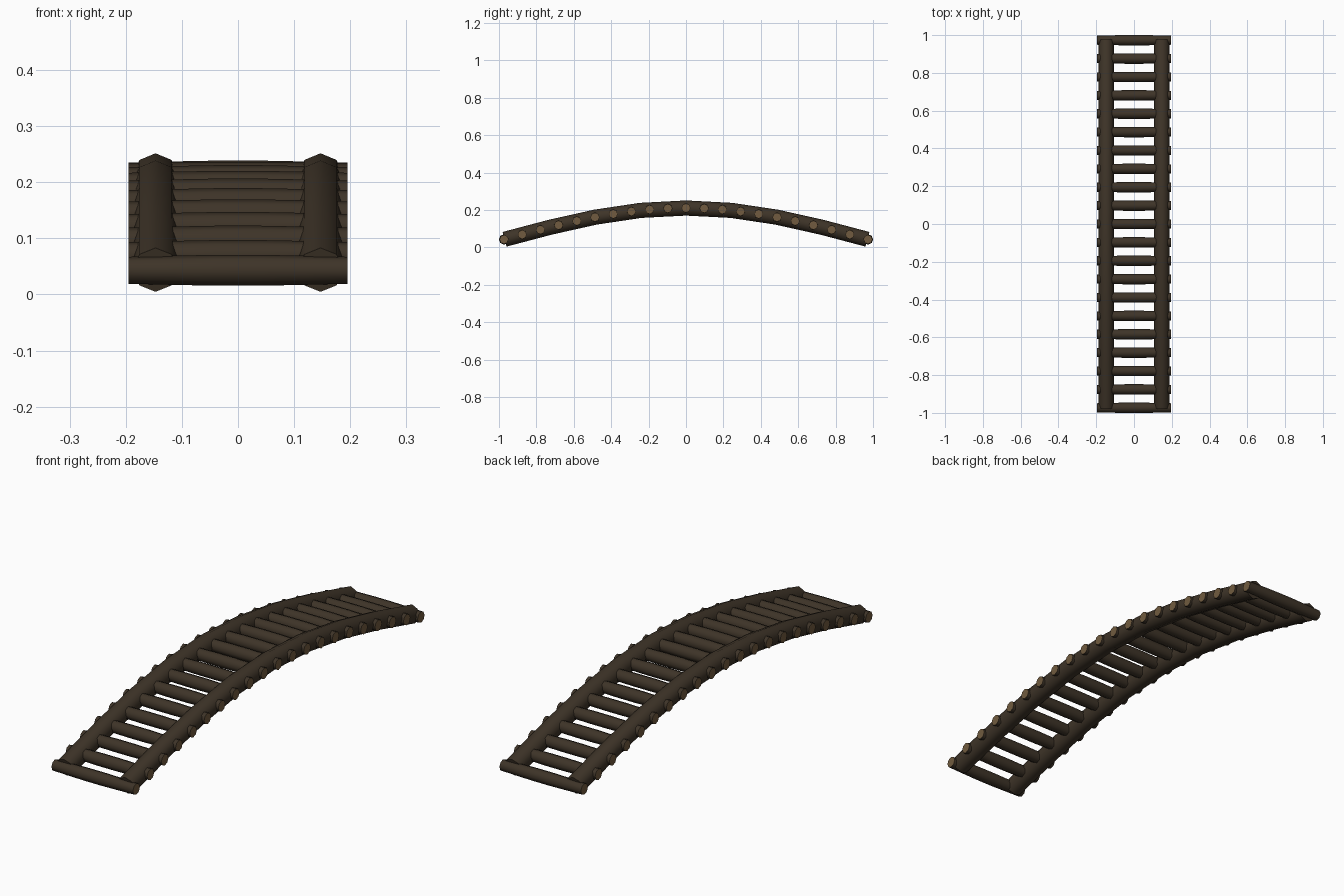
import bpy, bmesh, math
from mathutils import Vector

if "Cube" in bpy.data.objects:
    bpy.data.objects.remove(bpy.data.objects["Cube"])


def material(name, col):
    m = bpy.data.materials.new(name)
    m.diffuse_color = (*col, 1)
    m.use_nodes = True
    m.node_tree.nodes["Principled BSDF"].inputs["Base Color"].default_value = m.diffuse_color
    return m


bark = material("dark bark", (0.048, 0.034, 0.021))
cut_wood = material("cut wood", (0.165, 0.105, 0.05))

HALF = 0.973      # half length of the bridge
SIDES = 8


def height(y):
    return 0.043 + 0.168 * math.cos(math.pi / 2 * y / HALF)


def log(name, rings, end_mat):
    """Loft a log through rings of (centre, axis u, axis v, radius)."""
    bm = bmesh.new()
    loops = []
    for c, u, v, r in rings:
        loops.append([bm.verts.new(c + r * (math.cos(a) * u + math.sin(a) * v))
                      for a in (i * 2 * math.pi / SIDES for i in range(SIDES))])
    for a, b in zip(loops, loops[1:]):
        for i in range(SIDES):
            j = (i + 1) % SIDES
            bm.faces.new((a[i], a[j], b[j], b[i])).smooth = True
    for cap in (loops[0], loops[-1]):
        bm.faces.new(cap).material_index = end_mat
    bmesh.ops.recalc_face_normals(bm, faces=bm.faces)
    # crisp rim around the cut ends
    for e in bm.edges:
        if any(len(f.verts) == SIDES for f in e.link_faces):
            e.smooth = False
    me = bpy.data.meshes.new(name)
    bm.to_mesh(me)
    bm.free()
    me.materials.append(bark)
    me.materials.append(cut_wood)
    ob = bpy.data.objects.new(name, me)
    bpy.context.collection.objects.link(ob)
    return ob


X = Vector((1, 0, 0))

# arched side rails
for side, x in (("left", -0.147), ("right", 0.147)):
    rings = []
    for k in range(-4, 5):
        y = k / 4 * (HALF - 0.003)
        slope = (height(y + 0.01) - height(y - 0.01)) / 0.02
        up = Vector((0, -slope, 1)).normalized()
        rings.append((Vector((x, y, height(y))), X, up, 0.0405))
    log(side + "_rail", rings, 0)

# round cross logs, slightly thicker in the middle
for n in range(21):
    y = (n - 10) / 10 * HALF
    rings = [(Vector((x, y, height(y))), Vector((0, 1, 0)), Vector((0, 0, 1)), r)
             for x, r in ((-0.195, 0.024), (-0.115, 0.026), (-0.04, 0.0275),
                          (0.04, 0.0275), (0.115, 0.026), (0.195, 0.024))]
    log("cross_log_%02d" % (n + 1), rings, 1)
